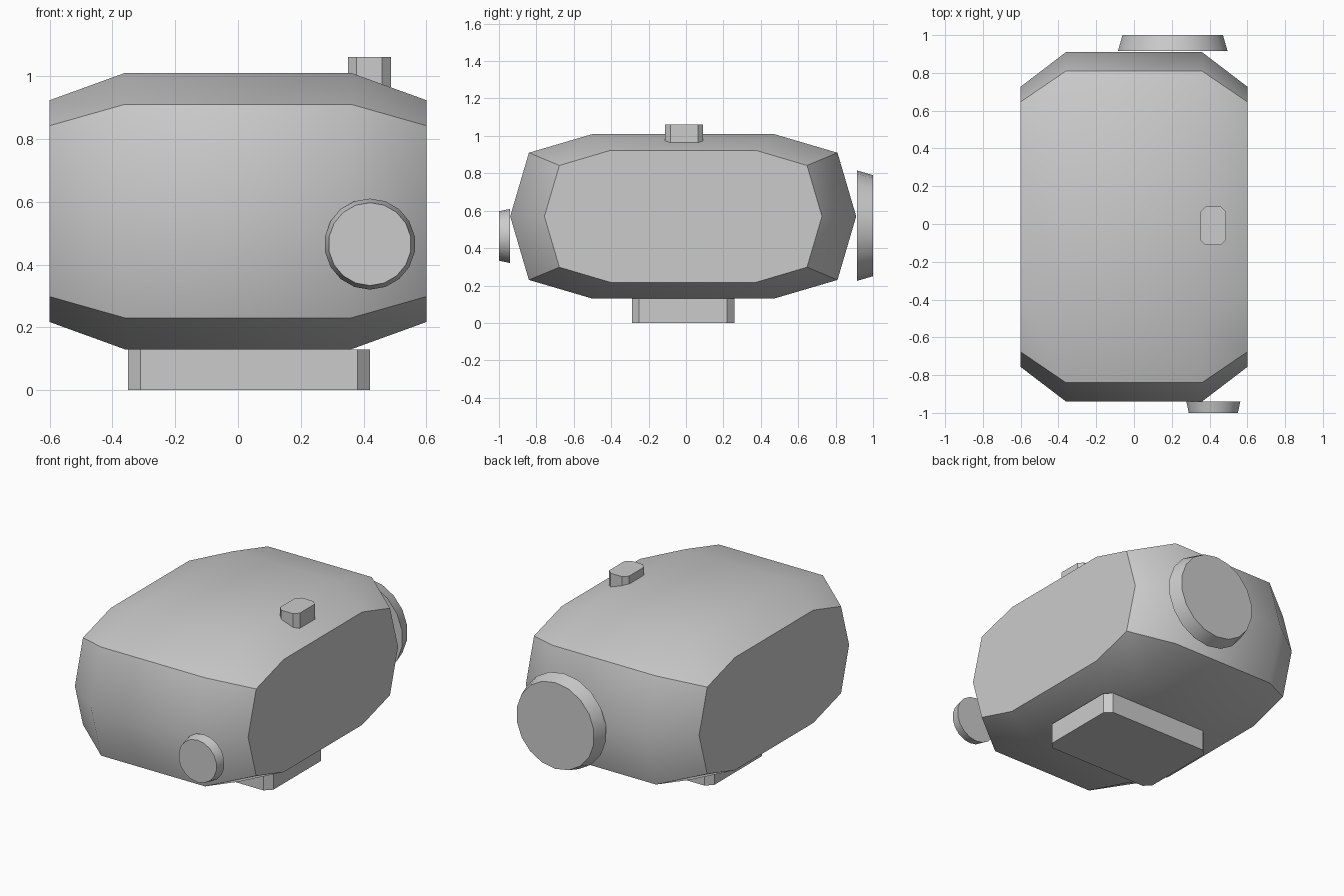
import bpy, bmesh, math

if "Cube" in bpy.data.objects:
    bpy.data.objects.remove(bpy.data.objects["Cube"])

grey = bpy.data.materials.new("light_grey")
grey.diffuse_color = (0.6, 0.6, 0.6, 1)
grey.use_nodes = True
grey.node_tree.nodes["Principled BSDF"].inputs["Base Color"].default_value = grey.diffuse_color


def loft(name, rings):
    """Skin equal-sized rings of points and cap both ends."""
    bm = bmesh.new()
    rows = [[bm.verts.new(p) for p in ring] for ring in rings]
    n = len(rows[0])
    for a, b in zip(rows, rows[1:]):
        for i in range(n):
            j = (i + 1) % n
            bm.faces.new((a[i], a[j], b[j], b[i]))
    bm.faces.new(rows[0])
    bm.faces.new(rows[-1])
    bmesh.ops.recalc_face_normals(bm, faces=bm.faces)
    mesh = bpy.data.meshes.new(name)
    bm.to_mesh(mesh)
    bm.free()
    mesh.materials.append(grey)
    obj = bpy.data.objects.new(name, mesh)
    bpy.context.collection.objects.link(obj)
    bpy.ops.object.select_all(action='DESELECT')
    obj.select_set(True)
    bpy.context.view_layer.objects.active = obj
    bpy.ops.object.shade_smooth_by_angle(angle=math.radians(41))
    return obj


def section(x, tip, side, flat, side_h, top_h):
    """Ten-sided body section in the yz plane, mirrored in both axes."""
    cy, cz = -0.015, 0.57
    pts = [(tip, 0), (side, side_h), (flat, top_h), (-flat, top_h), (-side, side_h),
           (-tip, 0), (-side, -side_h), (-flat, -top_h), (flat, -top_h), (side, -side_h)]
    return [(x, cy + y, cz + z) for y, z in pts]


def disc(name, x, z, y0, r0, y1, r1, sides=18):
    """Tapered round cap along y."""
    angles = [math.tau * i / sides for i in range(sides)]
    loft(name, [[(x + r * math.sin(a), y, z + r * math.cos(a)) for a in angles]
                for y, r in ((y0, r0), (y1, r1))])


def block(name, x0, x1, y0, y1, z0, z1, c):
    """Upright block with cut corners."""
    pts = [(x0 + c, y0), (x1 - c, y0), (x1, y0 + c), (x1, y1 - c),
           (x1 - c, y1), (x0 + c, y1), (x0, y1 - c), (x0, y0 + c)]
    loft(name, [[(x, y, z) for x, y in pts] for z in (z0, z1)])


# Main body, tapering at both ends
outer = (0.925, 0.825, 0.485, 0.34, 0.44)
end = (0.742, 0.662, 0.388, 0.272, 0.353)
loft("body", [section(-0.6, *end), section(-0.36, *outer),
              section(0.36, *outer), section(0.6, *end)])

# Round caps on front and back
disc("front_cap", 0.42, 0.465, -0.94, 0.145, -1.0, 0.132)
disc("back_cap", 0.205, 0.52, 0.915, 0.295, 1.0, 0.27)

# Top button and foot
block("top_button", 0.35, 0.487, -0.112, 0.092, 0.965, 1.06, 0.028)
block("foot", -0.35, 0.42, -0.29, 0.26, 0.0, 0.13, 0.04)
